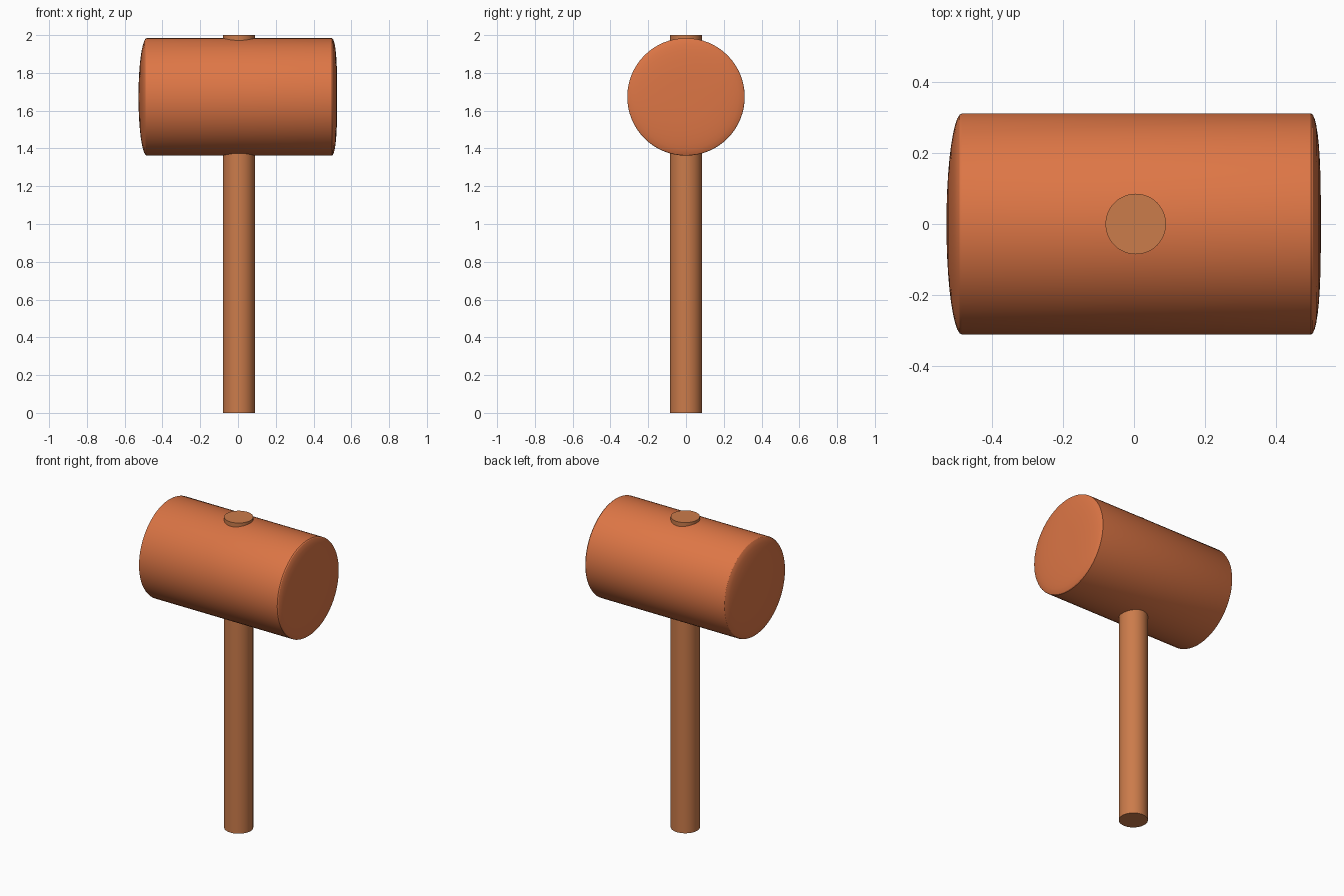
import bpy, bmesh, math
from mathutils import Matrix

if "Cube" in bpy.data.objects:
    bpy.data.objects.remove(bpy.data.objects["Cube"])

def material(name, rgb):
    m = bpy.data.materials.new(name)
    m.diffuse_color = (*rgb, 1)
    m.use_nodes = True
    m.node_tree.nodes["Principled BSDF"].inputs["Base Color"].default_value = m.diffuse_color
    return m

def lathe(name, profile, sides, matrix, mat):
    """Revolve (radius, height) points about z; zero radius closes to a pole."""
    bm = bmesh.new()
    rings = []
    for r, h in profile:
        n = sides if r > 1e-6 else 1
        rings.append([bm.verts.new((r * math.cos(2 * math.pi * i / sides),
                                    r * math.sin(2 * math.pi * i / sides), h)) for i in range(n)])
    for a, b in zip(rings, rings[1:]):
        for i in range(sides):
            j = (i + 1) % sides
            quad = [a[i % len(a)], a[j % len(a)], b[j % len(b)], b[i % len(b)]]
            bm.faces.new(list(dict.fromkeys(quad)))
    bmesh.ops.transform(bm, matrix=matrix, verts=bm.verts)
    bmesh.ops.recalc_face_normals(bm, faces=bm.faces)
    me = bpy.data.meshes.new(name)
    bm.to_mesh(me)
    bm.free()
    ob = bpy.data.objects.new(name, me)
    bpy.context.collection.objects.link(ob)
    me.materials.append(mat)
    bpy.ops.object.select_all(action='DESELECT')
    ob.select_set(True)
    bpy.context.view_layer.objects.active = ob
    bpy.ops.object.shade_smooth_by_angle(angle=math.radians(30))
    return ob

R = 0.311

def dome(rim, depth, power, steps=10):
    """Bulging end face from centre to rim."""
    pts = []
    for k in range(steps + 1):
        t = math.sin(math.pi / 2 * k / steps)
        pts.append((R * t, rim + depth * (1 - t ** power) ** (1 / 2)))
    return pts

# Mallet head: barrel along x with bulging striking faces
left = dome(-0.483, -0.044, 2)
right = dome(0.497, 0.028, 3)
lathe("head", left + right[::-1], 64,
      Matrix.Translation((0, 0, 1.673)) @ Matrix.Rotation(math.pi / 2, 4, 'Y'),
      material("head_wood", (0.72, 0.18, 0.06)))

# Handle: straight round shaft passing right through the head
lathe("handle", [(0, 0), (0.085, 0), (0.085, 2), (0, 2)], 48,
      Matrix.Translation((0.005, 0, 0)), material("handle_wood", (0.6, 0.2, 0.07)))
